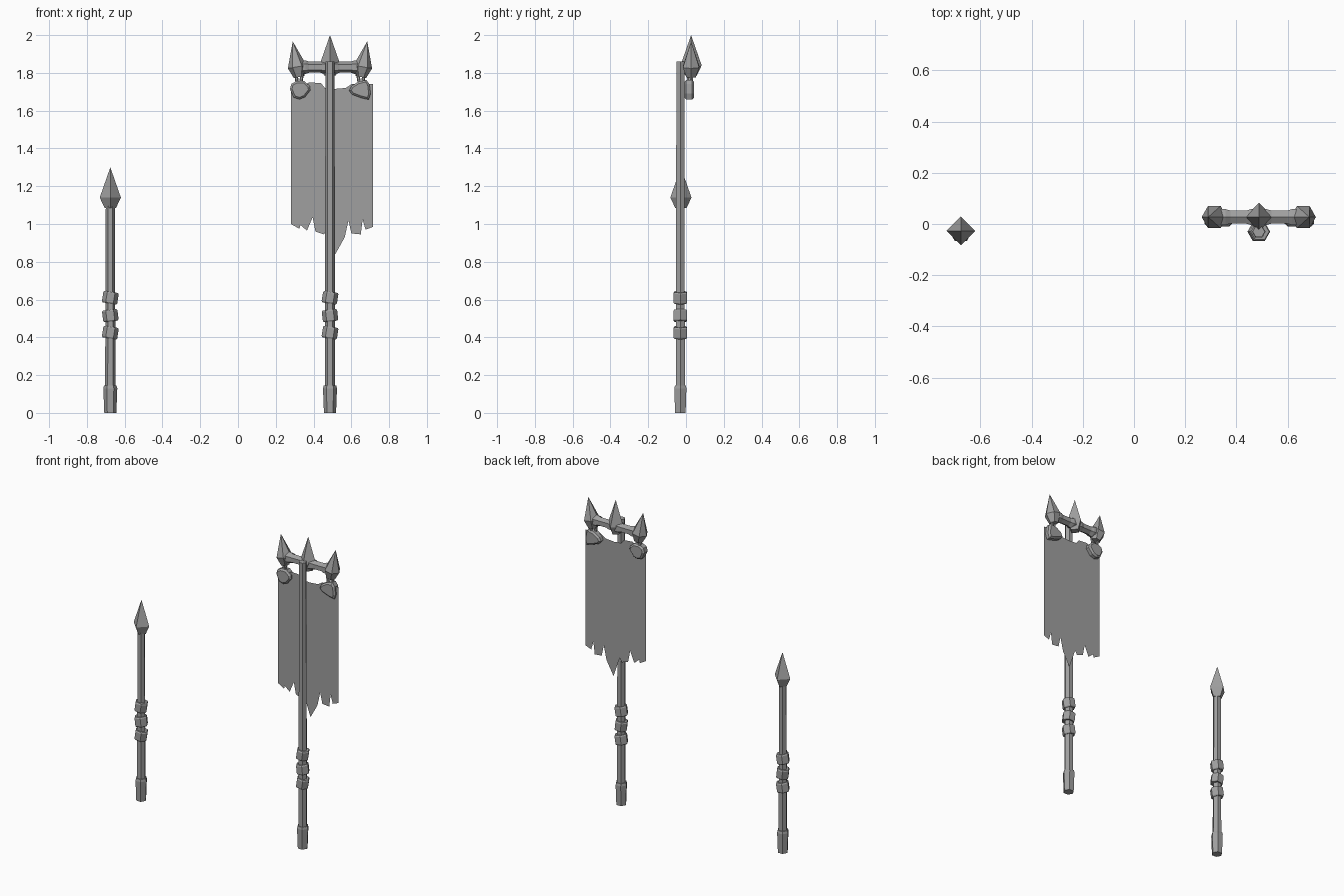
import bpy, bmesh, math
from mathutils import Matrix, Vector

cube = bpy.data.objects.get("Cube")
if cube:
    bpy.data.objects.remove(cube, do_unlink=True)

grey = bpy.data.materials.new("plain_grey")
grey.use_nodes = True
COLOUR = (0.35, 0.35, 0.35, 1)
grey.diffuse_color = COLOUR
grey.node_tree.nodes["Principled BSDF"].inputs["Base Color"].default_value = COLOUR


def finish(name, bm, matrix=None):
    bmesh.ops.recalc_face_normals(bm, faces=bm.faces)
    if matrix:
        bm.transform(matrix)
    mesh = bpy.data.meshes.new(name)
    bm.to_mesh(mesh)
    bm.free()
    mesh.materials.append(grey)
    obj = bpy.data.objects.new(name, mesh)
    bpy.context.collection.objects.link(obj)
    return obj


def turned(name, profile, sides, place, tilt=0.0, axis='Y'):
    """Stack rings of (radius, height) into a faceted closed solid."""
    bm = bmesh.new()
    rings = []
    for r, z in profile:
        count = sides if r > 0 else 1
        rings.append([bm.verts.new((r * math.cos(math.tau * i / sides),
                                    r * math.sin(math.tau * i / sides), z))
                      for i in range(count)])
    for low, high in zip(rings, rings[1:]):
        for i in range(sides):
            j = (i + 1) % sides
            if len(high) == 1:
                bm.faces.new((low[i], low[j], high[0]))
            else:
                bm.faces.new((low[i], low[j], high[j], high[i]))
    bm.faces.new(rings[0])
    if len(rings[-1]) > 1:
        bm.faces.new(rings[-1])
    return finish(name, bm, Matrix.Translation(place) @ Matrix.Rotation(tilt, 4, axis))


def slab(name, outline, y, depth=0.0, bevel=0.0):
    """Upright shape from an (x, z) outline, optionally thick with soft rims."""
    bm = bmesh.new()
    face = bm.faces.new([bm.verts.new((x, y - depth / 2, z)) for x, z in outline])
    if depth:
        out = bmesh.ops.extrude_face_region(bm, geom=[face])
        moved = [v for v in out["geom"] if isinstance(v, bmesh.types.BMVert)]
        bmesh.ops.translate(bm, verts=moved, vec=(0, depth, 0))
        rims = [e for e in bm.edges
                if abs(e.verts[0].co.y - e.verts[1].co.y) < 1e-5]
        bmesh.ops.bevel(bm, geom=rims, offset=bevel, segments=1, affect='EDGES')
    return finish(name, bm)


SPEAR_X, BANNER_X = -0.676, 0.487
POLE_Y, BAR_Y, BAR_Z = -0.03, 0.027, 1.83
HEAD = [(0.03, 0), (0.056, 0.055), (0, 0.215)]

# Shafts with a butt cap and three crooked grip rings
for label, x, top in (("spear", SPEAR_X, 1.12), ("banner", BANNER_X, 1.86)):
    turned(label + "_shaft", [(0.028, 0.02), (0.024, top)], 6, (x, POLE_Y, 0))
    turned(label + "_butt_cap", [(0.032, 0), (0.037, 0.13), (0.033, 0.145)],
           6, (x, POLE_Y, 0))
    for i, z in enumerate((0.425, 0.515, 0.61)):
        turned(f"{label}_grip_ring_{i + 1}",
               [(0.036, -0.031), (0.041, -0.024), (0.041, 0.024), (0.036, 0.031)],
               6, (x, POLE_Y, z), math.radians(9 if i != 1 else -7))

# Pointed heads
turned("spear_head", HEAD, 4, (SPEAR_X, POLE_Y + 0.003, 1.085))
turned("banner_middle_head", HEAD, 4, (BANNER_X, BAR_Y, 1.785))

# Crossbar, swelling at the middle and both ends
turned("crossbar",
       [(0.036, -0.17), (0.036, -0.13), (0.029, -0.11), (0.029, -0.05),
        (0.036, -0.03), (0.036, 0.03), (0.029, 0.05), (0.029, 0.11),
        (0.036, 0.13), (0.036, 0.17)],
       6, (BANNER_X, BAR_Y, BAR_Z), math.pi / 2)

# Side heads leaning outward, and cords hanging beneath them
for side, s in (("right", -1), ("left", 1)):
    turned(side + "_head", [(0.028, 0), (0.05, 0.055), (0, 0.192)], 6,
           (BANNER_X + s * 0.164, BAR_Y, 1.778), s * math.radians(10))
    for k in (-1, 1):
        turned(f"{side}_cord_{'inner' if k < 0 else 'outer'}",
               [(0.009, -0.06), (0.009, 0.055)], 6,
               (BANNER_X + s * (0.164 + k * 0.012), 0.02 + k * 0.008, 1.765),
               s * k * math.radians(10))

# Rounded clasps gripping the cloth corners
slab("right_clasp",
     [(0.275, 1.715), (0.283, 1.742), (0.31, 1.757), (0.35, 1.757), (0.38, 1.73),
      (0.383, 1.708), (0.355, 1.672), (0.325, 1.66), (0.295, 1.67)],
     0.017, 0.052, 0.01)
slab("left_clasp",
     [(0.588, 1.705), (0.6, 1.73), (0.635, 1.752), (0.68, 1.763), (0.696, 1.74),
      (0.702, 1.69), (0.692, 1.658), (0.65, 1.668), (0.605, 1.685)],
     0.017, 0.052, 0.01)

# Cloth with a sagging top and torn hem
hem = [(0.28, 1.0), (0.325, 0.975), (0.33, 0.995), (0.365, 0.965), (0.395, 1.035),
       (0.41, 0.96), (0.455, 0.945), (0.47, 0.97), (0.515, 0.84), (0.565, 0.93),
       (0.585, 1.02), (0.6, 0.95), (0.65, 0.945), (0.66, 1.025), (0.675, 0.97),
       (0.715, 0.985)]
sag = [(0.715, 1.74), (0.6, 1.74), (0.57, 1.72), (0.51, 1.715), (0.46, 1.72),
       (0.44, 1.745), (0.38, 1.75), (0.28, 1.71)]
slab("banner_cloth", hem + sag, 0.01)
